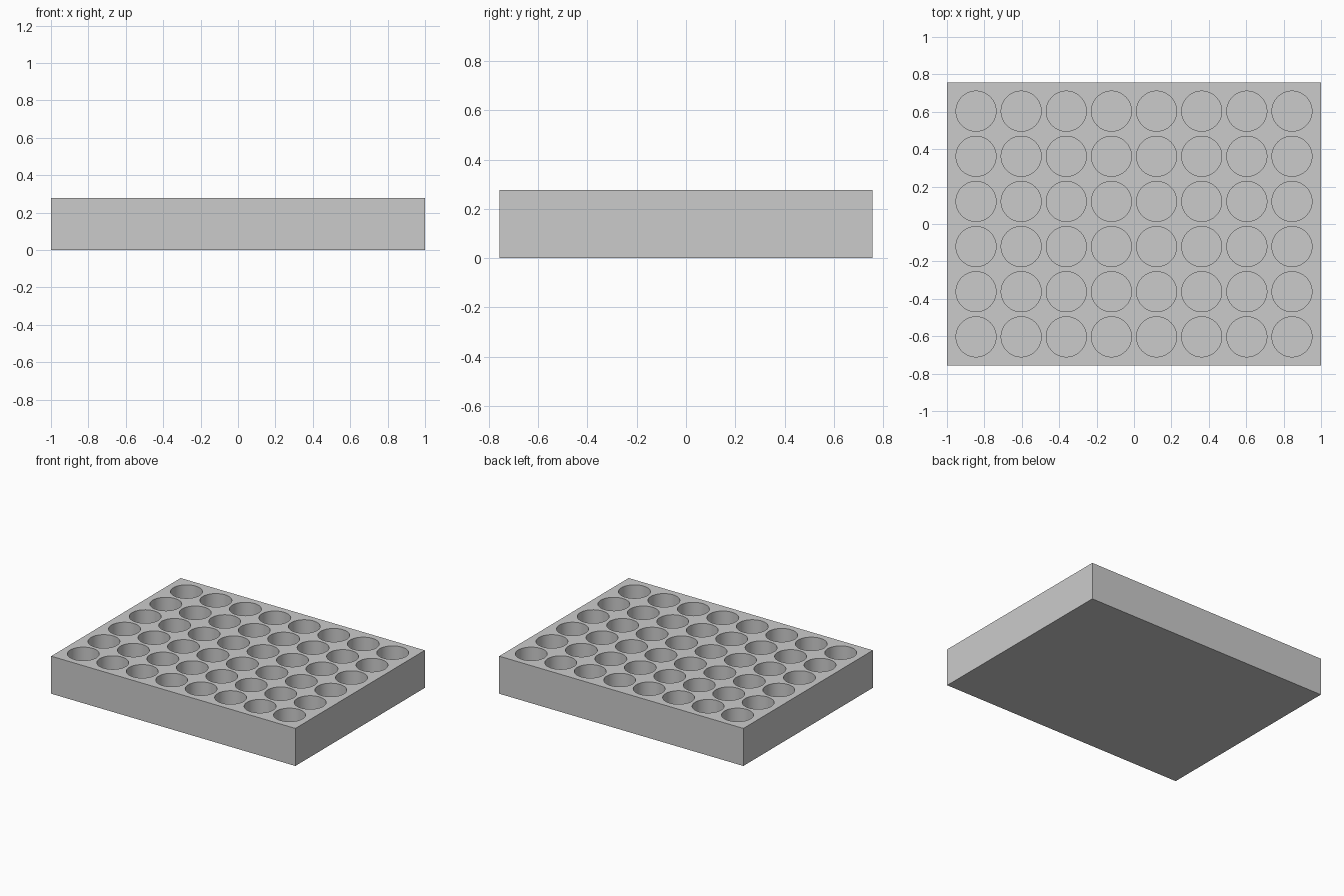
import bpy
import bmesh
import math
from mathutils import Matrix, Vector

WIDTH, DEPTH, HEIGHT = 2.0, 1.514, 0.278
COLUMNS, ROWS, PITCH = 8, 6, 0.2413
WELL_RADIUS, FLOOR = 0.107, 0.03

default_cube = bpy.data.objects.get("Cube")
if default_cube:
    bpy.data.objects.remove(default_cube, do_unlink=True)


def make_object(name, bm):
    mesh = bpy.data.meshes.new(name)
    bm.to_mesh(mesh)
    bm.free()
    obj = bpy.data.objects.new(name, mesh)
    bpy.context.collection.objects.link(obj)
    return obj


# Plain grey material
grey = bpy.data.materials.new("light_grey")
grey.use_nodes = True
colour = (0.6, 0.6, 0.6, 1.0)
grey.diffuse_color = colour
grey.node_tree.nodes["Principled BSDF"].inputs["Base Color"].default_value = colour

# Solid block
bm = bmesh.new()
bmesh.ops.create_cube(bm, size=1.0)
bmesh.ops.scale(bm, vec=(WIDTH, DEPTH, HEIGHT), verts=bm.verts)
bmesh.ops.translate(bm, vec=(0, 0, HEIGHT / 2), verts=bm.verts)
tray = make_object("tray", bm)
tray.data.materials.append(grey)

# Grid of cylinders that cut the wells
bm = bmesh.new()
for column in range(COLUMNS):
    for row in range(ROWS):
        centre = Vector(((column - (COLUMNS - 1) / 2) * PITCH,
                         (row - (ROWS - 1) / 2) * PITCH,
                         FLOOR + HEIGHT / 2))
        bmesh.ops.create_cone(bm, cap_ends=True, segments=64,
                              radius1=WELL_RADIUS, radius2=WELL_RADIUS,
                              depth=HEIGHT, matrix=Matrix.Translation(centre))
cutter = make_object("well_cutter", bm)
cutter.data.materials.append(grey)
cutter.hide_render = True

# Cut the wells and keep the result
cut = tray.modifiers.new("wells", 'BOOLEAN')
cut.operation = 'DIFFERENCE'
cut.solver = 'EXACT'
cut.object = cutter
bpy.ops.object.select_all(action='DESELECT')
bpy.context.view_layer.objects.active = tray
tray.select_set(True)
bpy.ops.object.modifier_apply(modifier=cut.name)
bpy.data.objects.remove(cutter, do_unlink=True)

# Round well walls, crisp rims and block edges
bpy.ops.object.shade_smooth_by_angle(angle=math.radians(30))
